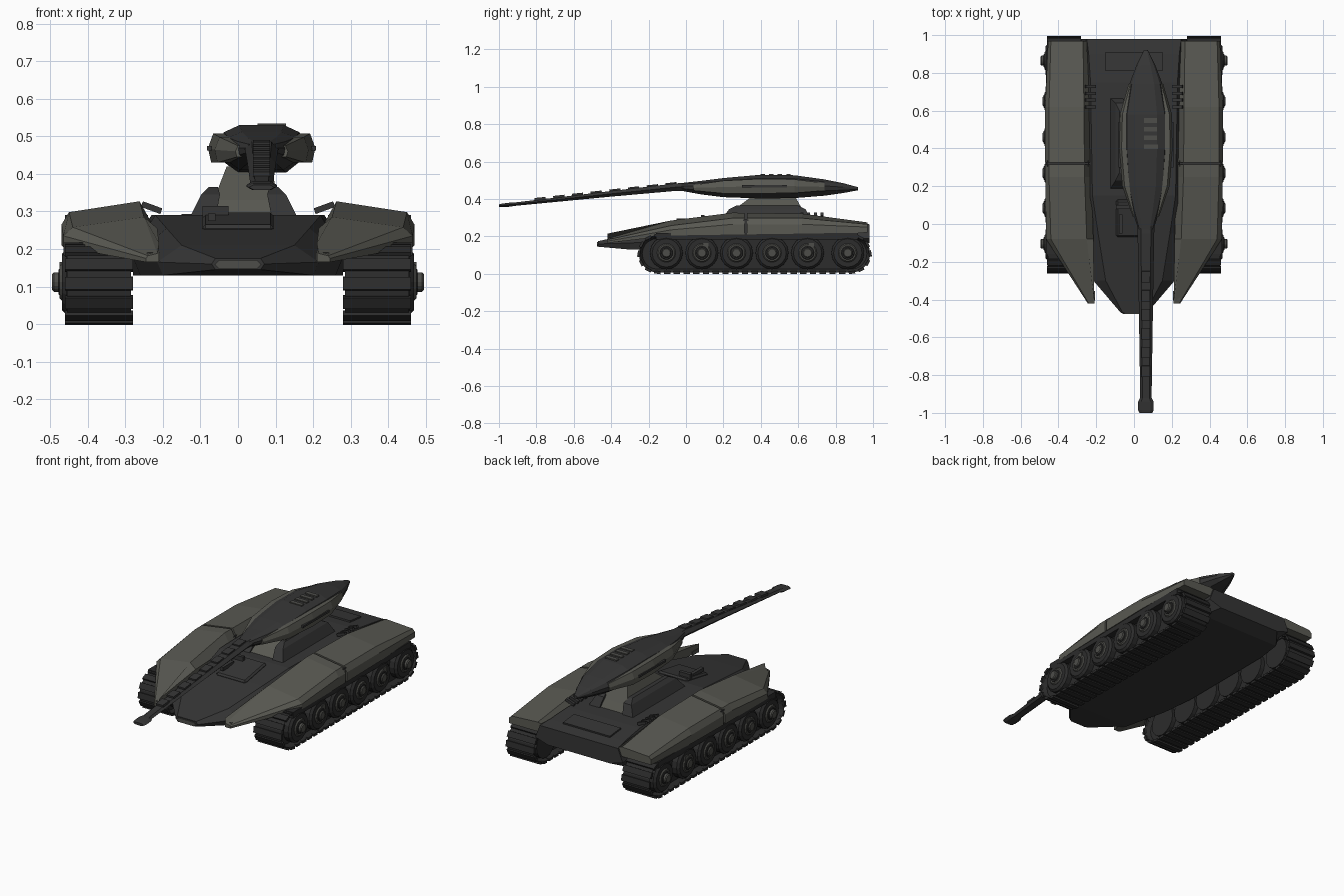
import bpy, bmesh, math
from mathutils import Matrix, Vector

if "Cube" in bpy.data.objects:
    bpy.data.objects.remove(bpy.data.objects["Cube"])


def material(name, r, g, b):
    m = bpy.data.materials.new(name)
    m.use_nodes = True
    m.diffuse_color = (r, g, b, 1)
    m.node_tree.nodes["Principled BSDF"].inputs["Base Color"].default_value = (r, g, b, 1)
    return m


ARMOUR = material("olive grey armour", .1, .1, .085)
DARK = material("charcoal hull", .036, .036, .036)
TRACK = material("dark track rubber", .025, .025, .025)
WHEEL = material("wheel grey", .075, .075, .068)


def finish(bm, name, mat):
    bmesh.ops.recalc_face_normals(bm, faces=bm.faces)
    me = bpy.data.meshes.new(name)
    bm.to_mesh(me)
    bm.free()
    me.materials.append(mat)
    ob = bpy.data.objects.new(name, me)
    bpy.context.collection.objects.link(ob)
    return ob


def skin(bm, rings):
    """Join rings of equal point count and close both ends."""
    vs = [[bm.verts.new(p) for p in ring] for ring in rings]
    n = len(vs[0])
    for a, b in zip(vs, vs[1:]):
        for i in range(n):
            j = (i + 1) % n
            bm.faces.new((a[i], a[j], b[j], b[i]))
    return [bm.faces.new(vs[0]), bm.faces.new(vs[-1])]


def loft(name, rings, mat):
    bm = bmesh.new()
    skin(bm, rings)
    return finish(bm, name, mat)


def add_box(bm, centre, size, rot=Matrix()):
    m = Matrix.Translation(centre) @ rot @ Matrix.Diagonal((*size, 1))
    bmesh.ops.create_cube(bm, size=1, matrix=m)


def boxes(name, items, mat, rot=Matrix()):
    bm = bmesh.new()
    for centre, size in items:
        add_box(bm, centre, size, rot)
    return finish(bm, name, mat)


def mirrored(half, y, cx=0.0):
    """Symmetric section from half-width and height pairs, bottom to top."""
    return ([(cx + x, y, z) for x, z in half]
            + [(cx - x, y, z) for x, z in reversed(half)])


# Hull: y, then bottom, waist and deck points
hull = [
    (-.47, (.06, .145), (.07, .16), (.06, .175)),
    (-.30, (.20, .13), (.215, .165), (.15, .21)),
    (-.05, (.26, .13), (.28, .18), (.19, .255)),
    (.15, (.28, .13), (.28, .20), (.22, .29)),
    (.75, (.28, .13), (.28, .20), (.23, .29)),
    (.90, (.26, .13), (.28, .19), (.24, .275)),
    (.98, (.20, .165), (.28, .19), (.25, .265)),
]
loft("hull", [mirrored(h[1:], h[0]) for h in hull], DARK)

# Deck hatch follows the front slope, with a thin nose plate below
tilt = Matrix.Rotation(math.radians(10), 4, 'X')
hatch = boxes("front_hatch", [((0, .03, .27), (.19, .2, .022))], DARK, tilt)
bev = hatch.modifiers.new("Bevel", 'BEVEL')
bev.width = .009
loft("nose_plate", [mirrored([(.05, .147), (.062, .158), (.05, .17)], y)
                    for y in (-.476, -.46)], WHEEL)
boxes("rear_deck_panel", [((0, .86, .281), (.3, .1, .014))], DARK,
      Matrix.Rotation(math.radians(-6), 4, 'X'))

# Fender: y, outer x, base z, edge z, shoulder (x, z), ridge (x, z), inner x
fender = [
    (-.42, .245, .165, .175, .24, .182, .215, .188, .21),
    (-.08, .465, .205, .235, .44, .258, .25, .285, .215),
    (.25, .47, .21, .265, .45, .298, .262, .327, .225),
    (.62, .47, .215, .265, .45, .298, .265, .322, .235),
    (.97, .455, .22, .25, .44, .265, .27, .275, .25),
]


def fender_ring(s, side):
    y, xo, zb, ze, xs, zs, xr, zr, xi = s
    return [(side * x, y, z) for x, z in
            ((xo, zb), (xo, ze), (xs, zs), (xr, zr), (xi, zb + .05), (xi, zb))]


def blend(a, b, y):
    t = (y - a[0]) / (b[0] - a[0])
    return [p + (q - p) * t for p, q in zip(a, b)]


def track(side, name):
    """Rounded belt with recessed sides and raised cleats."""
    r, zc, y0, y1 = .1, .107, -.152, .885
    path = []
    for k in range(11):
        a = math.pi * (.5 + k / 10)
        path.append((y0 + r * math.cos(a), zc + r * math.sin(a)))
    for k in range(11):
        a = math.pi * (1.5 + k / 10)
        path.append((y1 + r * math.cos(a), zc + r * math.sin(a)))
    bm = bmesh.new()
    caps = skin(bm, [[(side * x, y, z) for y, z in path] for x in (.285, .455)])
    bmesh.ops.recalc_face_normals(bm, faces=bm.faces)
    bmesh.ops.inset_individual(bm, faces=caps, thickness=.018, depth=-.03)
    # Cleats are spaced evenly around the belt
    pts = [Vector((0, *p)) for p in path + path[:1]]
    pitch, gap = .052, 0
    for a, b in zip(pts, pts[1:]):
        d = b - a
        ang = math.atan2(d.z, d.y)
        while gap < d.length:
            p = a + d.normalized() * gap
            add_box(bm, (side * .37, p.y, p.z), (.18, .034, .014),
                    Matrix.Rotation(ang, 4, 'X'))
            gap += pitch
        gap -= d.length
    finish(bm, name, TRACK)


def disc(name, side, y, radius, x0, x1, mat, bevel=0):
    rings = []
    for x, r in ((x0, radius), (x1 - bevel, radius), (x1, radius - bevel)):
        rings.append([(side * x, y + r * math.cos(math.tau * k / 16),
                       .112 + r * math.sin(math.tau * k / 16)) for k in range(16)])
    loft(name, rings, mat)


wheel_ys = (-.105, .085, .27, .46, .65, .865)
for side, label in ((1, "left"), (-1, "right")):
    # Fender in two lengths with a narrow joint
    front_end = blend(fender[2], fender[3], .314)
    back_start = blend(fender[2], fender[3], .326)
    loft(label + "_front_fender",
         [fender_ring(s, side) for s in fender[:3] + [front_end]], ARMOUR)
    loft(label + "_rear_fender",
         [fender_ring(s, side) for s in [back_start] + fender[3:]], ARMOUR)
    boxes(label + "_fender_joint", [((side * .35, .32, .25), (.22, .03, .08))], DARK)
    boxes(label + "_fender_lining", [((side * .375, .38, .2), (.18, 1.08, .035))], TRACK)
    boxes(label + "_tow_block", [((side * .225, -.38, .18), (.035, .05, .022))], WHEEL)
    # Cooling bars beside the deck
    boxes(label + "_deck_vent", [((side * .23, .62 + .036 * k, .31), (.055, .016, .016))
                                 for k in range(4)], DARK,
          Matrix.Rotation(side * -.35, 4, 'Y'))
    track(side, label + "_track")
    for i, y in enumerate(wheel_ys):
        out = .02 if i in (0, 5) else .01
        tag = label + "_wheel_" + str(i + 1)
        disc(tag + "_tyre", side, y, .088, .29, .468, TRACK, .012)
        disc(tag + "_rim", side, y, .05, .46, .475, WHEEL, .006)
        disc(tag + "_groove", side, y, .036, .46, .478, TRACK, .003)
        disc(tag + "_cap", side, y, .026, .46, .475 + out, WHEEL, .005)
    boxes(label + "_suspension_stops", [((side * .46, y + .02, .15), (.03, .03, .03))
                                        for y in (wheel_ys[1], wheel_ys[4])], WHEEL)

# Turret neck: z, x range, y range
neck = [(.28, -.075, .11, .19, .66), (.33, -.065, .105, .24, .63), (.42, -.03, .09, .36, .58)]
loft("turret_neck", [[(a, c, z), (b, c, z), (b, d, z), (a, d, z)]
                     for z, a, b, c, d in neck], ARMOUR)
for x, lean, label in ((.115, -1, "left"), (-.085, 1, "right")):
    plate = [(.28, .035, .18, .67), (.345, .025, .23, .64), (.365, .012, .27, .6)]
    loft(label + "_neck_guard",
         [[(x + lean * (z - .31) * .35 - w, c, z), (x + lean * (z - .31) * .35 + w, c, z),
           (x + lean * (z - .31) * .35 + w, d, z), (x + lean * (z - .31) * .35 - w, d, z)]
          for z, w, c, d in plate], DARK)

# Turret pod: y, half width, base z, top z
CX = .063
pod = [(-.03, .04, .445, .485), (.08, .075, .425, .497), (.2, .105, .41, .512),
       (.4, .118, .403, .53), (.58, .118, .405, .527), (.74, .088, .418, .505),
       (.84, .05, .432, .485), (.92, .01, .447, .463)]


def pod_ring(y, w, lo, hi):
    h = hi - lo
    return mirrored([(w * .55, lo), (w * .95, lo + h * .3), (w, lo + h * .6),
                     (w * .85, lo + h * .85), (w * .5, hi)], y, CX)


loft("turret_pod", [pod_ring(*s) for s in pod], DARK)

# Side armour of the pod: y, inner offset, outer offset, base z, top z
cheek = [(.04, .04, .07, .445, .475), (.2, .07, .125, .43, .498),
         (.4, .08, .143, .43, .508), (.58, .08, .138, .432, .505), (.74, .06, .092, .445, .485)]
for side, label in ((1, "left"), (-1, "right")):
    loft(label + "_pod_armour",
         [[(CX + side * x, y, z) for x, z in
           ((i, lo), (o * .94, lo), (o, (lo + hi) / 2), (o * .9, hi), (i, hi))]
          for y, i, o, lo, hi in cheek], ARMOUR)
    boxes(label + "_pod_slot", [((CX + side * .139, .42, .468), (.012, .24, .012))], DARK)

# Roof slots
boxes("roof_slots", [((.09, .41 + .046 * k, .53), (.075, .024, .009))
                     for k in range(4)], WHEEL)

# Flat tapering gun: y, half width, mid z, half height
gun = [(.06, .05, .465, .024), (-.05, .044, .464, .02), (-.4, .038, .428, .015),
       (-.92, .03, .372, .009), (-.94, .041, .37, .011), (-.985, .041, .366, .009),
       (-1, .034, .364, .007)]
loft("gun_barrel", [mirrored([(w * .6, z - h), (w, z), (w * .6, z + h)], y, CX)
                    for y, w, z, h in gun], DARK)
slope = Matrix.Rotation(math.atan(.107), 4, 'X')
boxes("barrel_bands", [((CX, y, .4 + .107 * (y + .66) + .019 + .006 * y), (.045, .06, .014))
                       for y in [-.08 - .1 * k for k in range(8)]], DARK, slope)

# Small sight on the right of the deck
boxes("deck_sight", [((-.06, .09, .3), (.07, .02, .03)), ((-.07, -.0, .285), (.02, .1, .02))], DARK)
